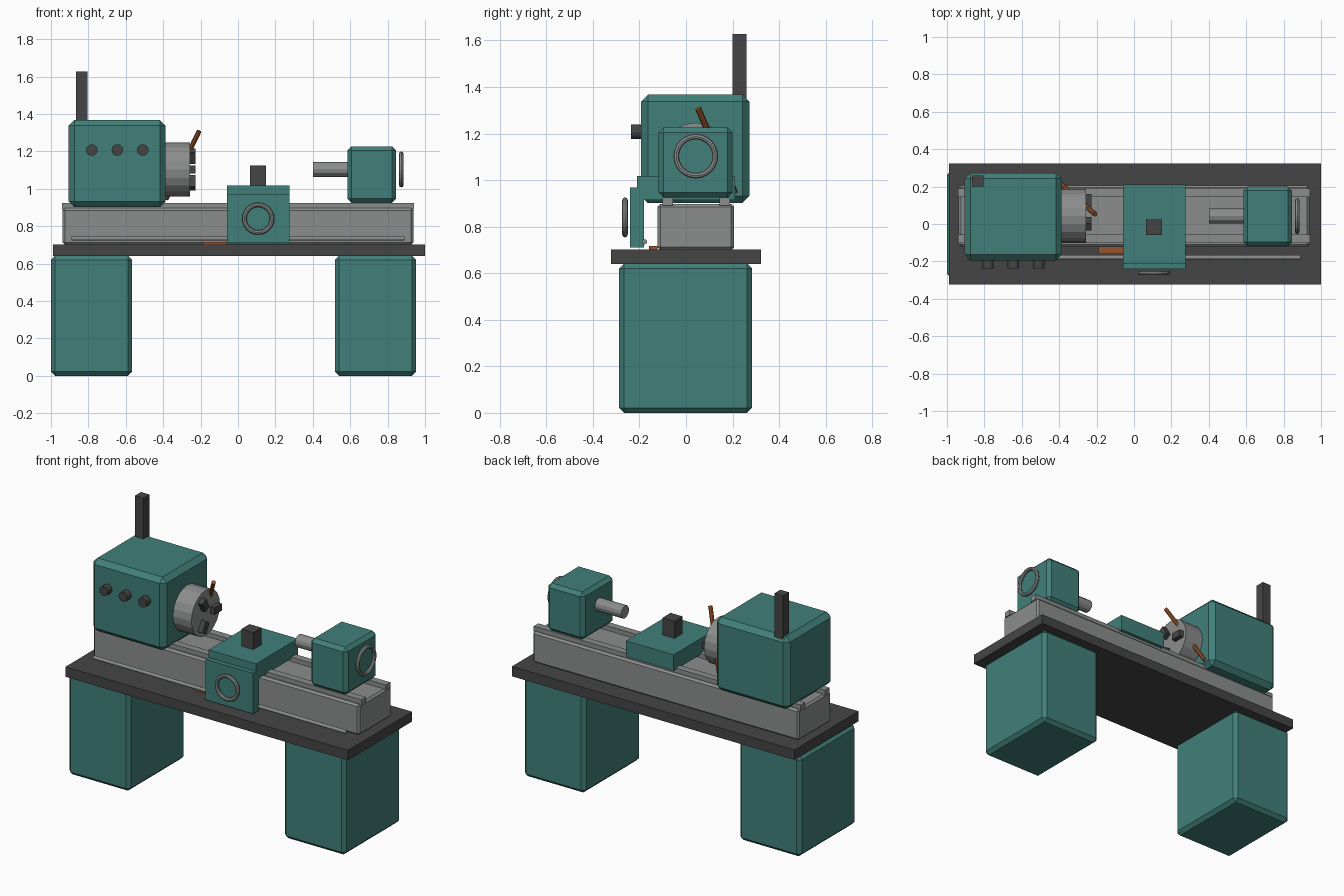
import bpy, math
from mathutils import Vector, Matrix

if "Cube" in bpy.data.objects:
    bpy.data.objects.remove(bpy.data.objects["Cube"])


def material(name, rgb):
    m = bpy.data.materials.new(name)
    m.diffuse_color = (*rgb, 1)
    m.use_nodes = True
    m.node_tree.nodes["Principled BSDF"].inputs["Base Color"].default_value = m.diffuse_color
    return m


TEAL = material("teal paint", (0.052, 0.215, 0.19))
STEEL = material("grey steel", (0.26, 0.27, 0.27))
DARK = material("dark iron", (0.06, 0.06, 0.06))
COPPER = material("copper", (0.30, 0.09, 0.025))


def box(name, x, y, z, mat, bevel=0.0):
    """Box from (min, max) ranges, with an optional one-step chamfer."""
    bpy.ops.mesh.primitive_cube_add(size=1)
    o = bpy.context.object
    o.name = name
    o.data.transform(Matrix.Diagonal((x[1] - x[0], y[1] - y[0], z[1] - z[0], 1)))
    o.location = (sum(x) / 2, sum(y) / 2, sum(z) / 2)
    o.data.materials.append(mat)
    if bevel:
        b = o.modifiers.new("chamfer", 'BEVEL')
        b.width, b.segments = bevel, 1
    return o


def rod(name, a, b, r, sides, mat):
    """Cylinder between two points."""
    a, b = Vector(a), Vector(b)
    bpy.ops.mesh.primitive_cylinder_add(vertices=sides, radius=r, depth=(b - a).length,
                                        location=(a + b) / 2)
    o = bpy.context.object
    o.name = name
    o.rotation_euler = (b - a).to_track_quat('Z', 'Y').to_euler()
    o.data.materials.append(mat)
    return o


def handwheel(name, loc, rot, r):
    bpy.ops.mesh.primitive_torus_add(major_segments=24, minor_segments=8, major_radius=r,
                                     minor_radius=0.012, location=loc, rotation=rot)
    o = bpy.context.object
    o.name = name
    o.data.materials.append(STEEL)


AX_Y, AX_Z = 0.042, 1.103   # spindle axis

# Stand and chip tray
box("left_cabinet", (-1.0, -0.567), (-0.288, 0.284), (0, 0.642), TEAL, 0.022)
box("right_cabinet", (0.518, 0.952), (-0.288, 0.284), (0, 0.642), TEAL, 0.022)
box("chip_tray", (-0.99, 1.0), (-0.323, 0.323), (0.64, 0.703), DARK)

# Bed with two ways and the lead screw
box("bed", (-0.937, 0.937), (-0.122, 0.206), (0.70, 0.897), STEEL, 0.012)
for name, y in (("front_way", -0.079), ("rear_way", 0.167)):
    box(name, (-0.94, 0.94), (y - 0.023, y + 0.023), (0.89, 0.925), STEEL)
rod("lead_screw", (-0.89, -0.178, 0.735), (0.89, -0.178, 0.735), 0.011, 12, STEEL)
box("tray_swarf", (-0.19, -0.06), (-0.16, -0.122), (0.70, 0.716), COPPER)

# Headstock with knobs and rear post
box("headstock", (-0.905, -0.387), (-0.194, 0.273), (0.902, 1.367), TEAL, 0.03)
for i in range(3):
    x = -0.781 + 0.136 * i
    rod(f"control_knob_{i + 1}", (x, -0.18, 1.207), (x, -0.237, 1.207), 0.031, 12, DARK)
box("rear_post", (-0.865, -0.805), (0.2, 0.26), (1.34, 1.627), DARK)

# Chuck, three jaws and the crossing bar
rod("chuck", (-0.40, AX_Y, AX_Z), (-0.257, AX_Y, AX_Z), 0.144, 20, STEEL)
for i in range(3):
    a = math.radians(120 * i)
    jaw = box(f"chuck_jaw_{i + 1}", (-0.27, -0.226), (-0.036, 0.036), (-0.022, 0.022), DARK)
    jaw.rotation_euler.x = a
    jaw.location = (-0.248, AX_Y + 0.082 * math.cos(a), AX_Z + 0.082 * math.sin(a))
rod("chuck_bar", (-0.208, 0.052, 1.308), (-0.385, 0.21, 0.945), 0.013, 8, COPPER)

# Carriage: saddle, apron, tool post, handwheel
box("saddle", (-0.06, 0.275), (-0.21, 0.21), (0.915, 1.017), TEAL)
box("apron", (-0.06, 0.275), (-0.24, -0.18), (0.71, 0.968), TEAL)
box("tool_post", (0.065, 0.15), (-0.06, 0.023), (1.0, 1.125), DARK)
handwheel("apron_handwheel", (0.108, -0.262, 0.84), (math.pi / 2, 0, 0), 0.074)

# Tailstock with quill and handwheel
box("tailstock", (0.585, 0.845), (-0.118, 0.2), (0.925, 1.227), TEAL, 0.022)
rod("quill", (0.40, AX_Y, AX_Z), (0.60, AX_Y, AX_Z), 0.04, 12, STEEL)
handwheel("tailstock_handwheel", (0.873, AX_Y, AX_Z), (0, math.pi / 2, 0), 0.084)
